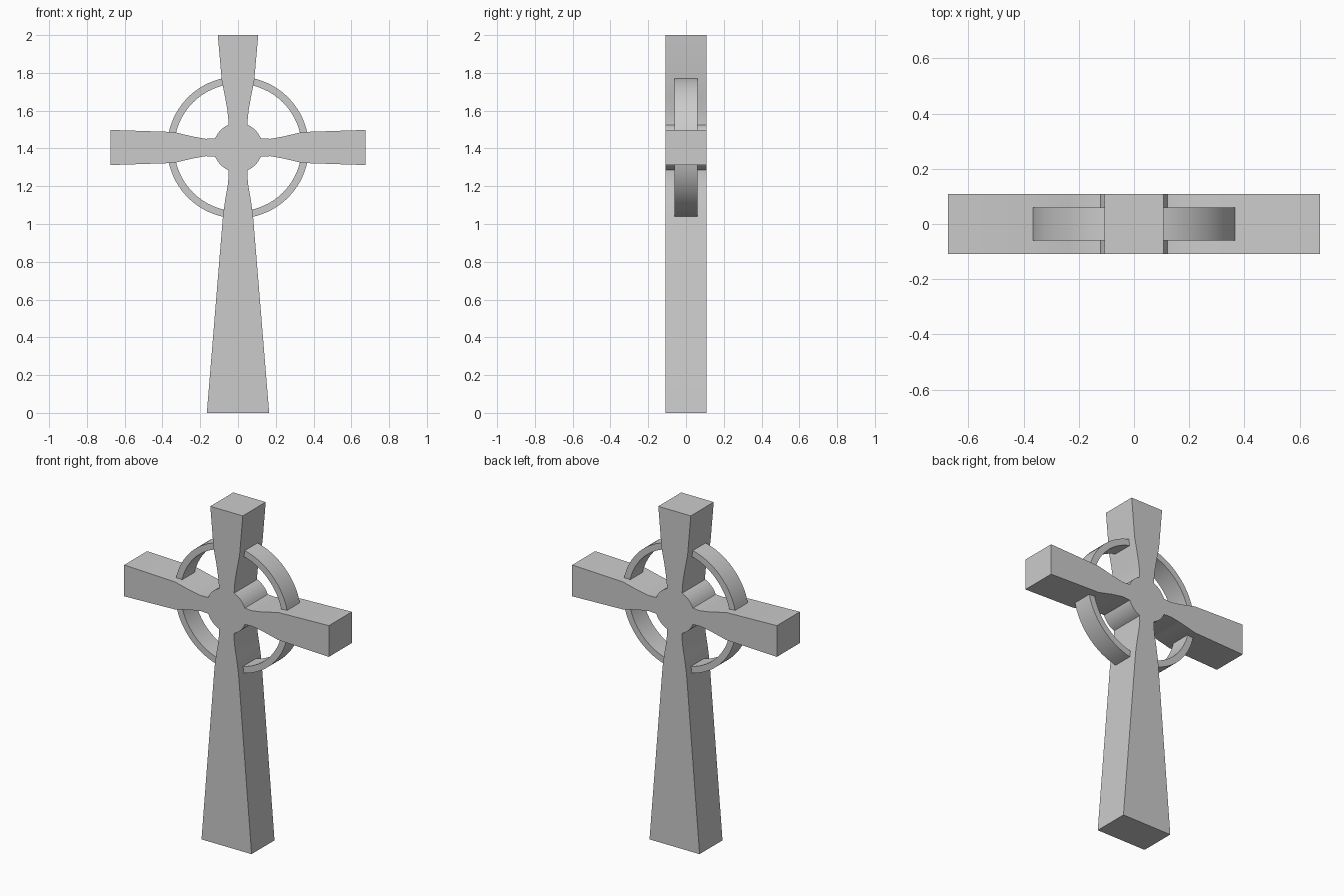
import bpy, bmesh
from math import sin, cos, radians

if "Cube" in bpy.data.objects:
    bpy.data.objects.remove(bpy.data.objects["Cube"])

CZ = 1.405  # height of the ring and hub centre


def prism(name, outline, half_depth):
    """Extrude an x/z outline symmetrically along y."""
    bm = bmesh.new()
    face = bm.faces.new([bm.verts.new((x, -half_depth, z)) for x, z in outline])
    ext = bmesh.ops.extrude_face_region(bm, geom=[face])
    verts = [g for g in ext["geom"] if isinstance(g, bmesh.types.BMVert)]
    bmesh.ops.translate(bm, verts=verts, vec=(0, half_depth * 2, 0))
    bmesh.ops.recalc_face_normals(bm, faces=bm.faces)
    mesh = bpy.data.meshes.new(name)
    bm.to_mesh(mesh)
    bm.free()
    ob = bpy.data.objects.new(name, mesh)
    bpy.context.collection.objects.link(ob)
    bpy.context.view_layer.objects.active = ob
    ob.select_set(True)
    bpy.ops.object.shade_smooth_by_angle(angle=radians(20))
    ob.select_set(False)
    return ob


def arc(radius, start, end, steps):
    angles = [radians(start + (end - start) * i / steps) for i in range(steps + 1)]
    return [(radius * cos(a), CZ + radius * sin(a)) for a in angles]


# Cross: right-hand outline from top to foot, with the hub bulging between arms
top = [(.107, 2), (.086, 1.76), (.068, 1.67), (.056, 1.60), (.051, 1.55)]
arm_upper = [(.17, CZ + .046), (.24, CZ + .058), (.34, CZ + .082), (.675, CZ + .093)]
arm_lower = [(x, 2 * CZ - z) for x, z in reversed(arm_upper)]
foot = [(.050, 1.25), (.055, 1.20), (.066, 1.14), (.079, 1.05), (.165, 0)]
right = (top + arc(.13, 67, 22, 8) + arm_upper
         + arm_lower + arc(.13, -22, -67, 8) + foot)
left = [(-x, z) for x, z in reversed(right)]
prism("cross", right + left, .108)

# Ring: four arcs whose ends sink into the arms
for i, label in enumerate(("upper_right", "upper_left", "lower_left", "lower_right")):
    a, b = 90 * i + 12, 90 * i + 78
    prism("ring_" + label, arc(.375, a, b, 16) + arc(.337, b, a, 16), .06)
